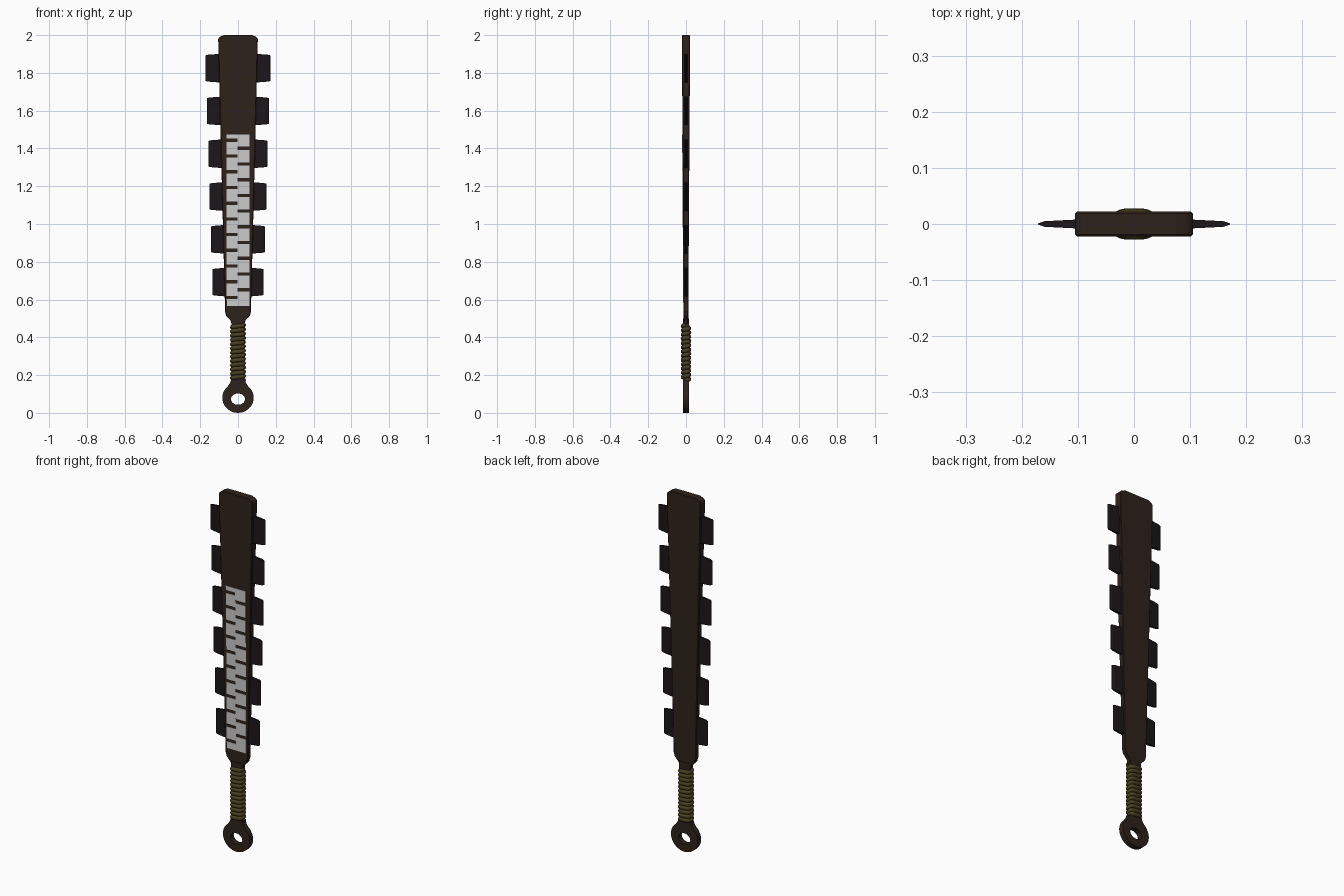
import bpy, bmesh, math

if "Cube" in bpy.data.objects:
    bpy.data.objects.remove(bpy.data.objects["Cube"])


def material(name, rgb):
    m = bpy.data.materials.new(name)
    m.diffuse_color = (*rgb, 1)
    m.use_nodes = True
    m.node_tree.nodes["Principled BSDF"].inputs["Base Color"].default_value = m.diffuse_color
    return m


WOOD = material("dark_wood", (0.028, 0.016, 0.011))
STONE = material("black_stone", (0.011, 0.008, 0.010))
CORD = material("cord", (0.07, 0.05, 0.015))


def add_object(name, data, mat=None):
    ob = bpy.data.objects.new(name, data)
    bpy.context.collection.objects.link(ob)
    if mat:
        data.materials.append(mat)
    return ob


def half_depth(z):
    """Paddle gets thicker towards the tip."""
    return 0.012 + 0.010 * (z - 0.5) / 1.5


def half_width(z):
    return 0.07 + 0.035 * (z - 0.6) / 1.38


def slab(name, outline, front, back, mat=None):
    """Extrude an xz outline between two depth functions of z."""
    bm = bmesh.new()
    f = [bm.verts.new((x, front(z), z)) for x, z in outline]
    b = [bm.verts.new((x, back(z), z)) for x, z in outline]
    bm.faces.new(f)
    bm.faces.new(b[::-1])
    n = len(f)
    for i in range(n):
        j = (i + 1) % n
        bm.faces.new((f[j], f[i], b[i], b[j]))
    bmesh.ops.recalc_face_normals(bm, faces=bm.faces)
    me = bpy.data.meshes.new(name)
    bm.to_mesh(me)
    bm.free()
    return add_object(name, me, mat)


# Paddle
side = [(0.034, 0.47), (0.04, 0.49), (0.063, 0.515), (0.07, 0.54), (0.07, 0.6),
        (0.105, 1.98), (0.098, 1.99), (0.075, 2.0)]
outline = side + [(-x, z) for x, z in reversed(side)]
paddle = slab("paddle", outline, lambda z: -half_depth(z), half_depth, WOOD)
bev = paddle.modifiers.new("edge", 'BEVEL')
bev.width = 0.003
bev.segments = 1

# Handle core with pommel ring
handle = bpy.data.curves.new("handle", 'CURVE')
handle.dimensions = '2D'
handle.fill_mode = 'BOTH'
handle.extrude = 0.015


def add_loop(points):
    s = handle.splines.new('POLY')
    s.points.add(len(points) - 1)
    for p, (x, z) in zip(s.points, points):
        p.co = (x, z, 0, 1)
    s.use_cyclic_u = True


arc = [math.radians(a) for a in range(-230, 51, 10)]
add_loop([(0.083 * math.cos(a), 0.08 + 0.08 * math.sin(a)) for a in arc]
         + [(0.042, 0.158), (0.034, 0.18), (0.034, 0.5), (-0.034, 0.5),
            (-0.034, 0.18), (-0.042, 0.158)])
add_loop([(0.037 * math.cos(t * math.tau / 24), 0.073 + 0.03 * math.sin(t * math.tau / 24))
          for t in range(24)])
ob = add_object("handle", handle, WOOD)
ob.rotation_euler.x = math.pi / 2

# Cord wrapped round the grip, one flattened spiral
wrap = bpy.data.curves.new("grip_cord", 'CURVE')
wrap.dimensions = '3D'
wrap.bevel_depth = 0.0115
wrap.bevel_resolution = 2
wrap.use_fill_caps = True
turns, steps = 13, 20
sp = wrap.splines.new('POLY')
sp.points.add(turns * steps)
for i, p in enumerate(sp.points):
    a = i * math.tau / steps
    c, s = math.cos(a), math.sin(a)
    p.co = (0.031 * math.copysign(abs(c) ** 0.6, c),
            0.0165 * math.copysign(abs(s) ** 0.6, s),
            0.173 + 0.292 * i / (turns * steps), 1)
sp.use_smooth = True
add_object("grip_cord", wrap, CORD)

# Stone blades along both edges, tapering to a thin cutting edge
for k in range(6):
    zc = 1.825 - 0.2265 * k
    xi, xo = half_width(zc) - 0.02, 0.171 - 0.007 * k
    for sx, tag in ((1, "right"), (-1, "left")):
        bm = bmesh.new()
        rows = []
        for x, y, h in ((xi, 0.009, 0.077), (xo - 0.012, 0.005, 0.071), (xo, 0.001, 0.068)):
            rows.append([bm.verts.new((sx * x, yy, zc + zz)) for yy, zz in
                         ((-y, -h), (y, -h), (y, h), (-y, h))])
        bm.faces.new(rows[0])
        bm.faces.new(rows[-1])
        for r, q in zip(rows, rows[1:]):
            for i in range(4):
                j = (i + 1) % 4
                bm.faces.new((r[i], r[j], q[j], q[i]))
        bmesh.ops.recalc_face_normals(bm, faces=bm.faces)
        me = bpy.data.meshes.new(f"blade_{tag}_{k + 1}")
        bm.to_mesh(me)
        bm.free()
        add_object(me.name, me, STONE)

# Pale inlay on the front with alternating notches
top, bottom, mid, nh, pitch = 1.475, 0.565, -0.003, 0.0085, 0.0832


def edge(x, first, count):
    pts = []
    for i in range(count):
        z = first - pitch * i
        pts += [(x, z + nh), (mid, z + nh), (mid, z - nh), (x, z - nh)]
    return pts


left = [(-0.062, top)] + edge(-0.06, 1.443, 11) + [(-0.057, bottom)]
right = [(0.061, top)] + edge(0.061, 1.401, 10) + [(0.061, bottom)]
slab("inlay", left + right[::-1], lambda z: -half_depth(z) - 0.002,
     lambda z: -half_depth(z) + 0.003)
